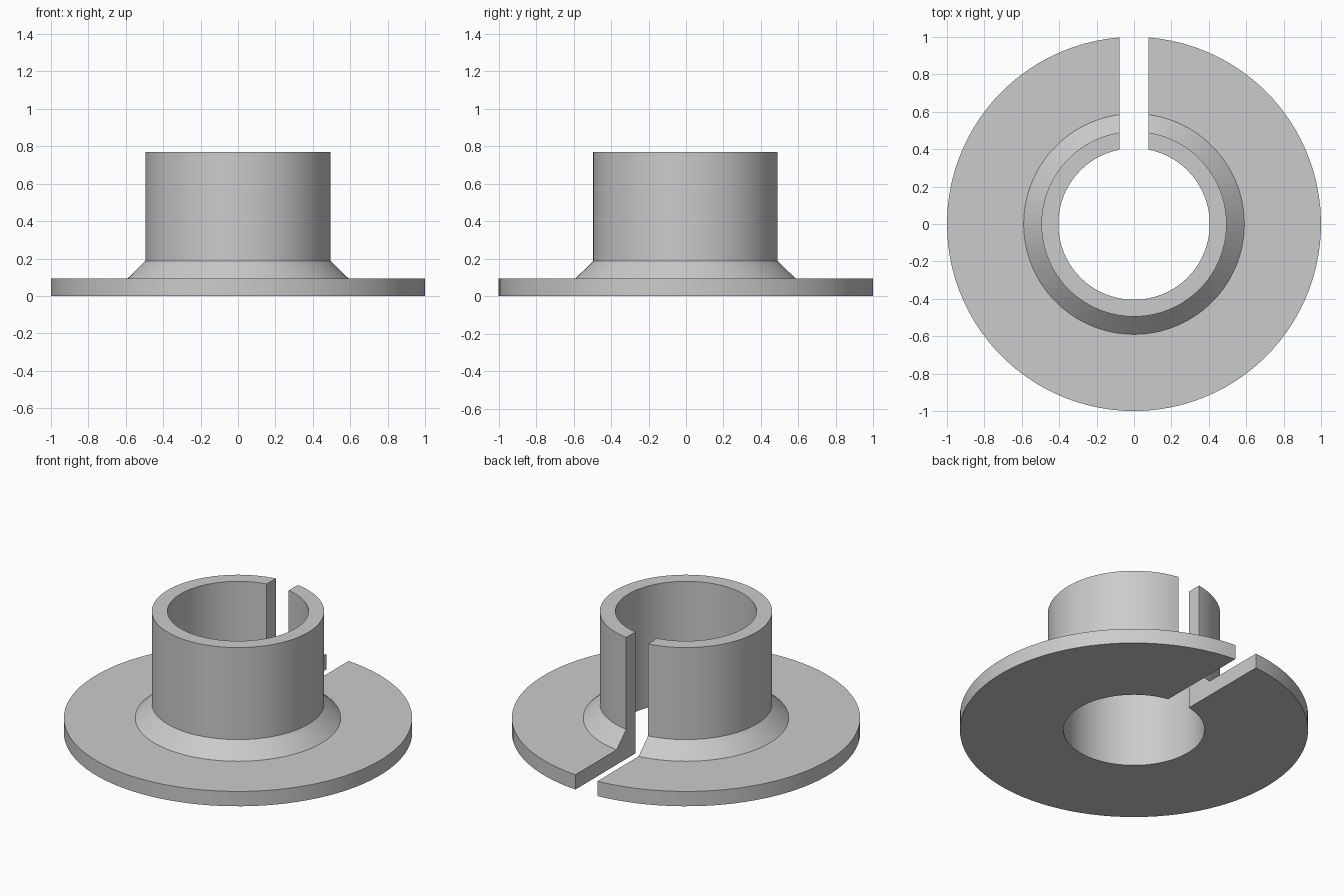
import bpy, bmesh, math

cube = bpy.data.objects.get("Cube")
if cube:
    bpy.data.objects.remove(cube, do_unlink=True)

SEGMENTS = 96
HALF_SLOT = 0.077

# Half cross-section of the flanged sleeve: (radius, height)
PROFILE = [(0.405, 0), (1.0, 0), (1.0, 0.094), (0.59, 0.094),
           (0.495, 0.187), (0.495, 0.77), (0.405, 0.77)]

grey = bpy.data.materials.new("light grey")
grey.use_nodes = True
colour = (0.6, 0.6, 0.6, 1)
grey.diffuse_color = colour
grey.node_tree.nodes["Principled BSDF"].inputs["Base Color"].default_value = colour

# Sweep the section around z, stopping at the parallel walls of the back slot
bm = bmesh.new()
rings = []
for i in range(SEGMENTS + 1):
    ring = []
    for r, z in PROFILE:
        start = math.asin(HALF_SLOT / r)
        a = start + (2 * math.pi - 2 * start) * i / SEGMENTS
        ring.append(bm.verts.new((r * math.sin(a), r * math.cos(a), z)))
    rings.append(ring)

n = len(PROFILE)
for a, b in zip(rings, rings[1:]):
    for j in range(n):
        k = (j + 1) % n
        bm.faces.new((a[j], a[k], b[k], b[j]))

# Flat slot walls
bm.faces.new(rings[0])
bm.faces.new(rings[-1][::-1])
bmesh.ops.recalc_face_normals(bm, faces=bm.faces)

mesh = bpy.data.meshes.new("flanged_split_sleeve")
bm.to_mesh(mesh)
bm.free()
mesh.materials.append(grey)
sleeve = bpy.data.objects.new("flanged_split_sleeve", mesh)
bpy.context.collection.objects.link(sleeve)

bpy.ops.object.select_all(action='DESELECT')
sleeve.select_set(True)
bpy.context.view_layer.objects.active = sleeve
bpy.ops.object.shade_smooth_by_angle(angle=math.radians(30))
